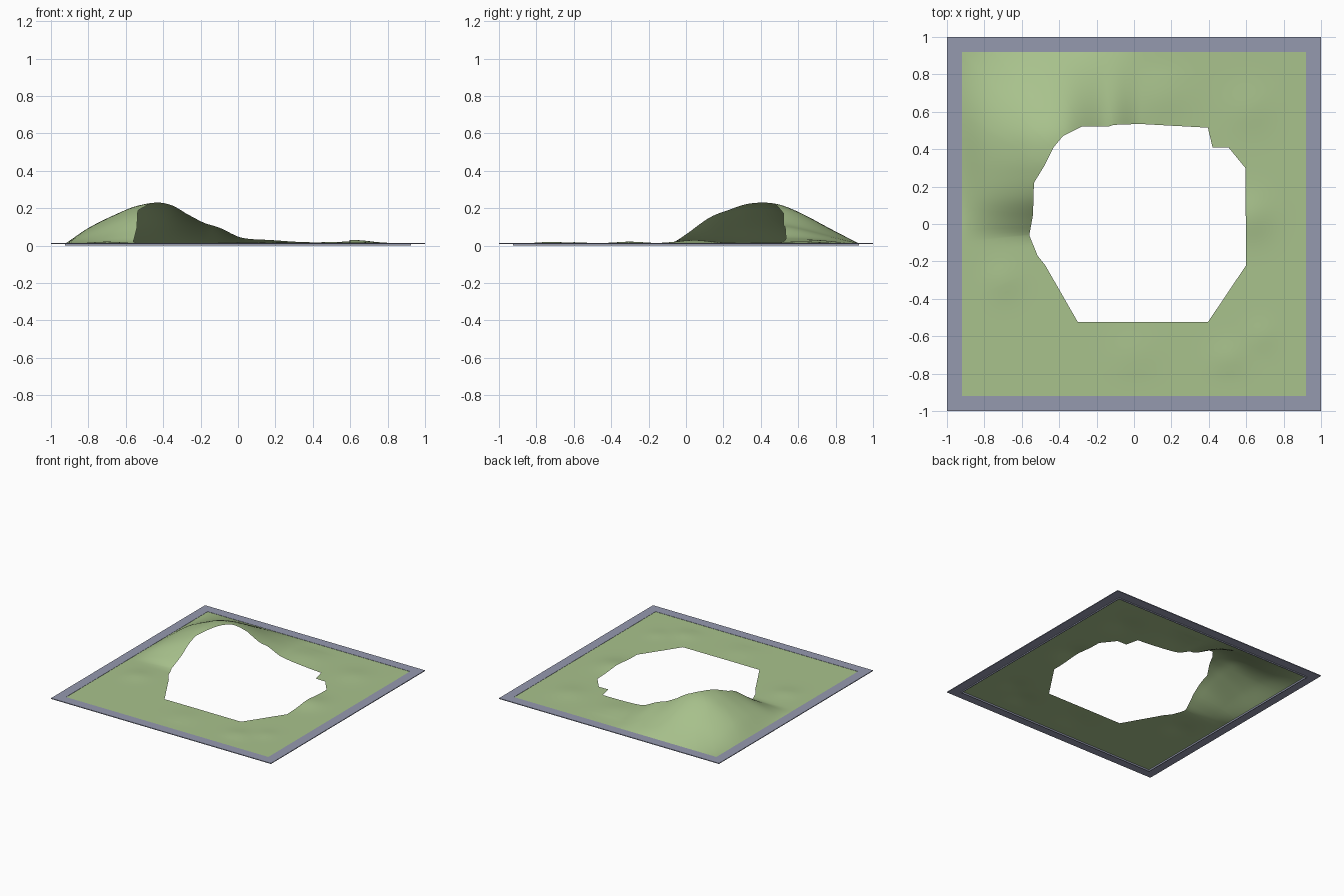
import bpy, bmesh, math
from mathutils import Vector

cube = bpy.data.objects.get("Cube")
if cube:
    bpy.data.objects.remove(cube, do_unlink=True)

INNER, BASE, PEAK = 0.92, 0.013, 0.217
RAYS, RINGS = 192, 28

# Outline of the opening, anticlockwise
HOLE = [(-.30, -.525), (.395, -.525), (.60, -.22), (.595, .30), (.505, .41),
        (.42, .41), (.395, .515), (.03, .535), (-.11, .53), (-.14, .52),
        (-.28, .52), (-.38, .47), (-.43, .41), (-.48, .31), (-.535, .22),
        (-.54, .05), (-.56, -.06), (-.515, -.17), (-.475, -.22)]
# Hill height fractions across and along the ground
ACROSS = [(-.92, 0), (-.79, .40), (-.6, .82), (-.53, .93), (-.43, 1), (-.34, .94),
          (-.18, .54), (-.1, .42), (.03, .13), (.33, .03), (.92, 0)]
ALONG = [(-.92, 0), (-.2, 0), (-.07, .03), (0, .24), (.14, .72), (.29, .95),
         (.41, 1), (.5, .95), (.61, .75), (.77, .36), (.92, 0)]
# Low swells: x, y, radius, height
SWELLS = [(.62, .04, .12, .016), (.15, .68, .14, .010), (.62, .62, .12, .008),
          (.5, -.72, .09, .007), (.68, -.6, .08, .005), (0, -.7, .12, .005),
          (-.7, -.3, .1, .008)]


def material(name, colour):
    m = bpy.data.materials.new(name)
    m.use_nodes = True
    m.diffuse_color = (*colour, 1)
    m.node_tree.nodes["Principled BSDF"].inputs["Base Color"].default_value = (*colour, 1)
    return m


def add_object(name, bm, mat):
    mesh = bpy.data.meshes.new(name)
    bm.to_mesh(mesh)
    bm.free()
    mesh.materials.append(mat)
    obj = bpy.data.objects.new(name, mesh)
    bpy.context.collection.objects.link(obj)
    return obj


def curve(points, t):
    """Smooth interpolation through a list of points."""
    n = len(points)

    def slope(i):
        if i in (0, n - 1):
            a, b = (0, 1) if i == 0 else (n - 2, n - 1)
        else:
            a, b = i - 1, i + 1
            if (points[i][1] - points[a][1]) * (points[b][1] - points[i][1]) <= 0:
                return 0
        return (points[b][1] - points[a][1]) / (points[b][0] - points[a][0])

    for i in range(n - 1):
        (x0, y0), (x1, y1) = points[i], points[i + 1]
        if t <= x1:
            w = x1 - x0
            s = max(0, (t - x0) / w)
            blend = s * s * (3 - 2 * s)
            return (y0 + (y1 - y0) * blend + w * s * (1 - s)
                    * ((1 - s) * slope(i) - s * slope(i + 1)))
    return points[-1][1]


def height(x, y):
    hill = PEAK * curve(ACROSS, x) * curve(ALONG, y)
    swell = sum(h * math.exp(-((x - a) ** 2 + (y - b) ** 2) / (r * r))
                for a, b, r, h in SWELLS)
    edge = min(1, 8 * (INNER - max(abs(x), abs(y))))
    return BASE + max(0, hill) + swell * edge


def hole_radius(angle):
    """Distance from the centre to the opening in one direction."""
    d = Vector((math.cos(angle), math.sin(angle)))
    best = 0
    for i, p in enumerate(HOLE):
        a, b = Vector(p), Vector(HOLE[(i + 1) % len(HOLE)])
        e = b - a
        den = d.x * e.y - d.y * e.x
        if abs(den) > 1e-9:
            s = (a.x * d.y - a.y * d.x) / den
            if -1e-6 <= s <= 1 + 1e-6:
                best = max(best, (a.x * e.y - a.y * e.x) / den)
    return best


green = material("grass green", (.395, .54, .265))
grey = material("frame blue grey", (.30, .32, .43))

# Ground sheet, lofted from the opening out to the square border
corners = [math.atan2(y, x) % math.tau for x, y in HOLE]
angles = sorted(corners + [a for a in (i * math.tau / RAYS for i in range(RAYS))
                           if all(abs(a - c) > .004 for c in corners)])
bm = bmesh.new()
rows = []
for a in angles:
    c, s = math.cos(a), math.sin(a)
    near, far = hole_radius(a), INNER / max(abs(c), abs(s))
    row = []
    for k in range(RINGS + 1):
        r = near + (far - near) * k / RINGS
        row.append(bm.verts.new((r * c, r * s, height(r * c, r * s))))
    rows.append(row)
for i, row in enumerate(rows):
    after = rows[(i + 1) % len(rows)]
    for k in range(RINGS):
        f = bm.faces.new((row[k], row[k + 1], after[k + 1], after[k]))
        f.smooth = True
add_object("ground_sheet", bm, green)

# Border frame: flat rim with a lip turned down along its inside
PROFILE = [(INNER, 0), (INNER, .015), (1, .015), (1, .009),
           (INNER + .006, .009), (INNER + .006, 0)]
bm = bmesh.new()
loops = [[bm.verts.new((sx * r, sy * r, z)) for r, z in PROFILE]
         for sx, sy in ((1, 1), (-1, 1), (-1, -1), (1, -1))]
for i, loop in enumerate(loops):
    after = loops[(i + 1) % 4]
    for k in range(len(PROFILE)):
        j = (k + 1) % len(PROFILE)
        bm.faces.new((loop[k], loop[j], after[j], after[k]))
bmesh.ops.recalc_face_normals(bm, faces=bm.faces)
add_object("border_frame", bm, grey)
